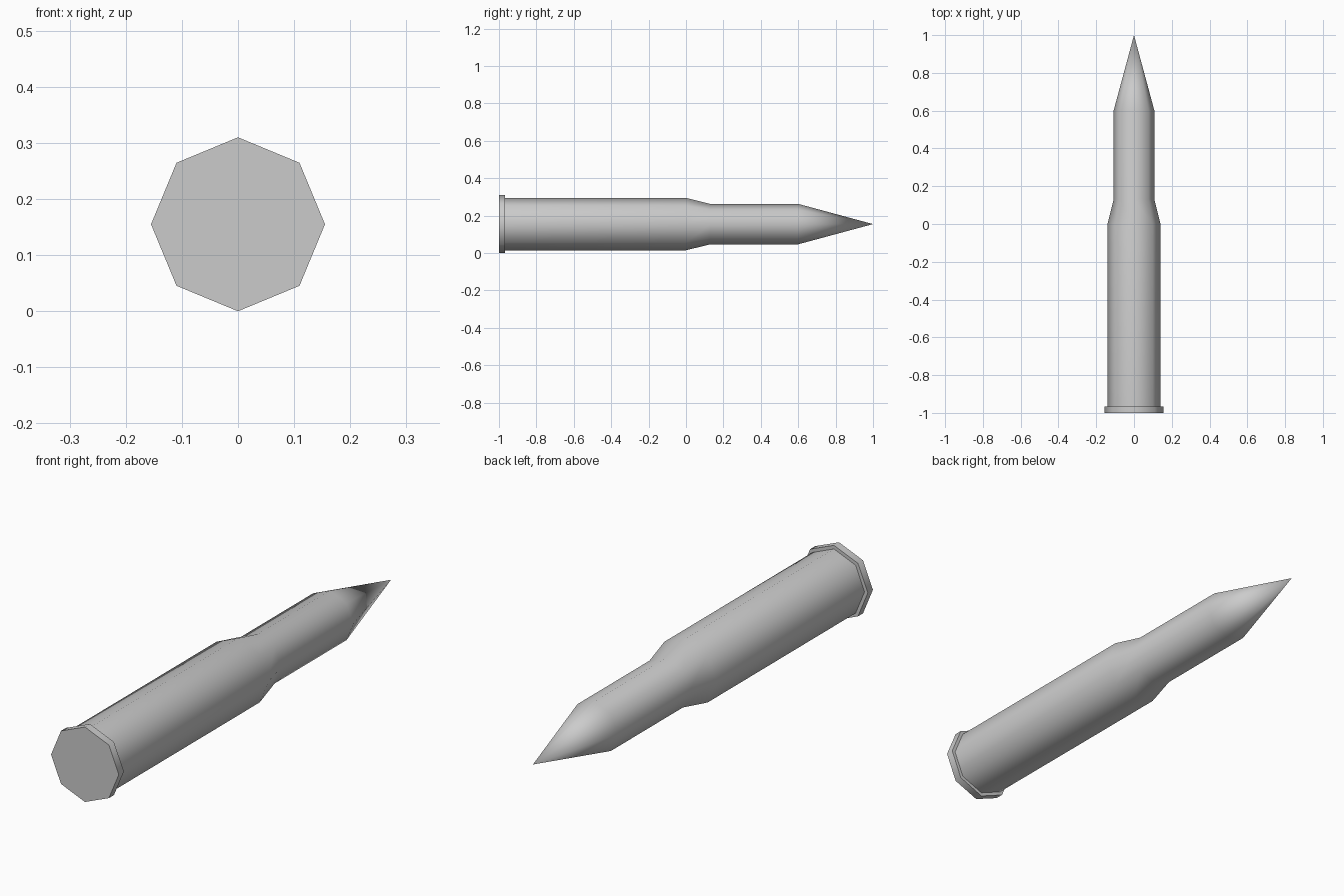
import bpy
import bmesh
import math

SIDES = 8
AXIS_Z = 0.155

cube = bpy.data.objects.get("Cube")
if cube:
    bpy.data.objects.remove(cube, do_unlink=True)

grey = bpy.data.materials.new("plain grey")
grey.use_nodes = True
colour = (0.6, 0.6, 0.6, 1)
grey.diffuse_color = colour
grey.node_tree.nodes["Principled BSDF"].inputs["Base Color"].default_value = colour


def lathe(name, profile):
    """Turn (y, radius) pairs about the long axis; radius 0 makes a point."""
    bm = bmesh.new()
    rings = []
    for y, r in profile:
        count = SIDES if r > 0 else 1
        angles = [2 * math.pi * i / SIDES for i in range(count)]
        rings.append([bm.verts.new((r * math.cos(a), y, r * math.sin(a))) for a in angles])
    for a, b in zip(rings, rings[1:]):
        for i in range(SIDES):
            j = (i + 1) % SIDES
            corners = [a[i], a[j]] + ([b[j], b[i]] if len(b) > 1 else [b[0]])
            bm.faces.new(corners)
    for ring in (rings[0], rings[-1]):
        if len(ring) > 1:
            bm.faces.new(ring)
    bmesh.ops.recalc_face_normals(bm, faces=bm.faces)
    mesh = bpy.data.meshes.new(name)
    bm.to_mesh(mesh)
    bm.free()
    mesh.materials.append(grey)
    obj = bpy.data.objects.new(name, mesh)
    obj.location.z = AXIS_Z
    bpy.context.collection.objects.link(obj)
    bpy.ops.object.select_all(action="DESELECT")
    obj.select_set(True)
    bpy.context.view_layer.objects.active = obj
    bpy.ops.object.shade_smooth_by_angle(angle=math.radians(50))
    return obj


# Flat-ended rim at the base
lathe("base_rim", [(-1, 0.155), (-0.967, 0.155)])

# Casing, sloped shoulder, neck and pointed tip in one smooth skin
lathe("casing_and_tip", [(-0.967, 0.14), (0, 0.14), (0.13, 0.108), (0.6, 0.108), (1, 0)])
